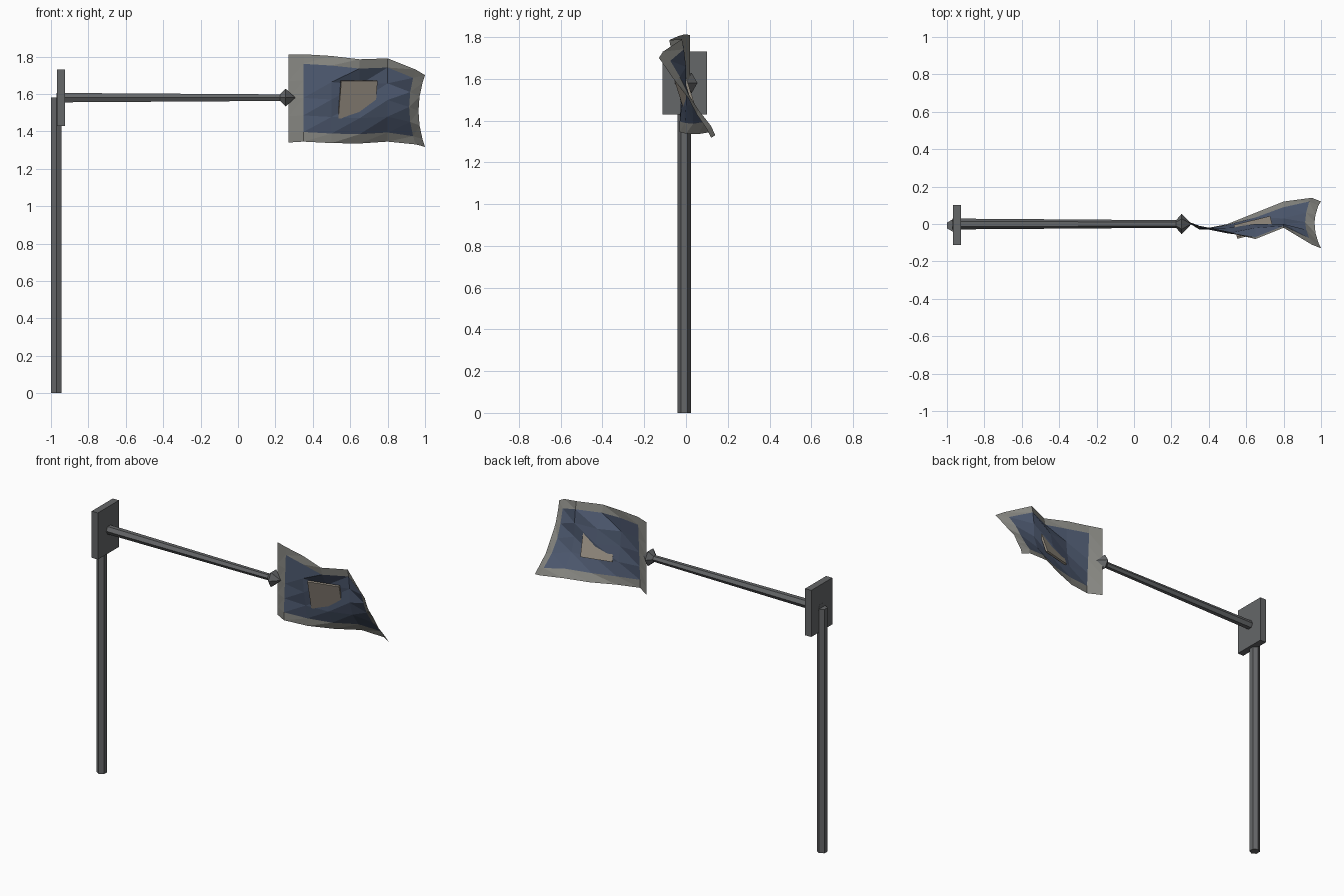
import bpy, bmesh, math
from mathutils import Matrix, Vector

if "Cube" in bpy.data.objects:
    bpy.data.objects.remove(bpy.data.objects["Cube"])


def material(name, rgb):
    m = bpy.data.materials.new(name)
    m.diffuse_color = (*rgb, 1)
    m.use_nodes = True
    m.node_tree.nodes["Principled BSDF"].inputs["Base Color"].default_value = m.diffuse_color
    return m


METAL = material("dark_metal", (0.13, 0.135, 0.14))
TRIM = material("grey_trim", (0.25, 0.25, 0.23))
BLUE = material("blue_cloth", (0.075, 0.10, 0.16))
TAN = material("tan_patch", (0.33, 0.29, 0.24))


def finish(name, bm, mats):
    me = bpy.data.meshes.new(name)
    bmesh.ops.recalc_face_normals(bm, faces=bm.faces)
    bm.to_mesh(me)
    bm.free()
    for m in mats:
        me.materials.append(m)
    ob = bpy.data.objects.new(name, me)
    bpy.context.collection.objects.link(ob)
    return ob


def hex_rod(name, rings, along_x):
    """Six-sided rod through (centre, radius) rings; corners point to +-y."""
    bm = bmesh.new()
    loops = []
    for c, r in rings:
        loop = []
        for k in range(6):
            a = k * math.pi / 3
            s, t = r * math.sin(a), r * math.cos(a)
            off = Vector((0, t, s)) if along_x else Vector((s, t, 0))
            loop.append(bm.verts.new(Vector(c) + off))
        loops.append(loop)
    for a, b in zip(loops, loops[1:]):
        for k in range(6):
            bm.faces.new((a[k], a[k - 1], b[k - 1], b[k]))
    bm.faces.new(loops[0])
    bm.faces.new(loops[-1])
    return finish(name, bm, [METAL])


def box(name, centre, size, mat):
    bm = bmesh.new()
    bmesh.ops.create_cube(bm, size=1, matrix=Matrix.Translation(centre) @ Matrix.Diagonal((*size, 1)))
    return finish(name, bm, [mat])


# Post, mounting plate, arm and pointed tip
hex_rod("post", [((-0.971, -0.008, 0), 0.032), ((-0.971, -0.008, 1.58), 0.032)], False)
box("mounting_plate", (-0.947, -0.006, 1.58), (0.044, 0.215, 0.302), METAL)
hex_rod("arm", [((-0.97, 0, 1.58), 0.029), ((0.25, 0, 1.58), 0.02)], True)
hex_rod("arm_tip", [((0.225, 0, 1.58), 0.02), ((0.255, 0, 1.58), 0.055),
                    ((0.306, 0, 1.58), 0.001)], True)

# Flag: columns of (x, top z, bottom z), depth rows run from top to bottom
columns = [(0.27, 1.81, 1.34), (0.35, 1.812, 1.345), (0.50, 1.803, 1.337), (0.65, 1.785, 1.335),
           (0.80, 1.79, 1.345), (0.95, 1.73, 1.33), (1.00, 1.70, 1.317)]
heights = [1, 0.89, 0.70, 0.50, 0.30, 0.11, 0]
depth = [
    (0.02, -0.01, -0.04, -0.08, -0.02, -0.11, -0.13),
    (0.02, -0.01, -0.045, -0.07, -0.01, -0.075, -0.10),
    (0.02, -0.015, -0.05, -0.02, 0.00, -0.03, -0.05),
    (0.02, -0.02, -0.04, 0.00, 0.00, 0.01, 0.01),
    (0.02, -0.025, -0.02, 0.00, 0.03, 0.06, 0.05),
    (0.02, -0.03, -0.005, 0.035, 0.09, 0.12, 0.10),
    (0.02, -0.03, 0.00, 0.06, 0.12, 0.14, 0.12),
]
bm = bmesh.new()
grid = []
for h, row in zip(heights, depth):
    pinch = 0.035 * (1 - (2 * h - 1) ** 2)
    grid.append([bm.verts.new((x - (pinch if i > 4 else 0), y, zb + (zt - zb) * h))
                 for i, ((x, zt, zb), y) in enumerate(zip(columns, row))])
for j in range(6):
    for i in range(6):
        a, b = grid[j][i], grid[j][i + 1]
        c, d = grid[j + 1][i + 1], grid[j + 1][i]
        for tri in ((a, b, d), (b, c, d)):
            f = bm.faces.new(tri)
            f.material_index = int(0 < i < 5 and 0 < j < 5)
finish("flag", bm, [TRIM, BLUE])

# Tan patch: thin leaning panel that pokes through the cloth on both sides
bm = bmesh.new()
lean = Matrix.Translation((0.64, -0.018, 1.57)) @ Matrix.Rotation(math.radians(14), 4, 'Z') \
    @ Matrix.Rotation(math.radians(18), 4, 'X')
bmesh.ops.create_cube(bm, size=1, matrix=lean @ Matrix.Diagonal((0.20, 0.012, 0.21, 1)))
finish("flag_patch", bm, [TAN])
